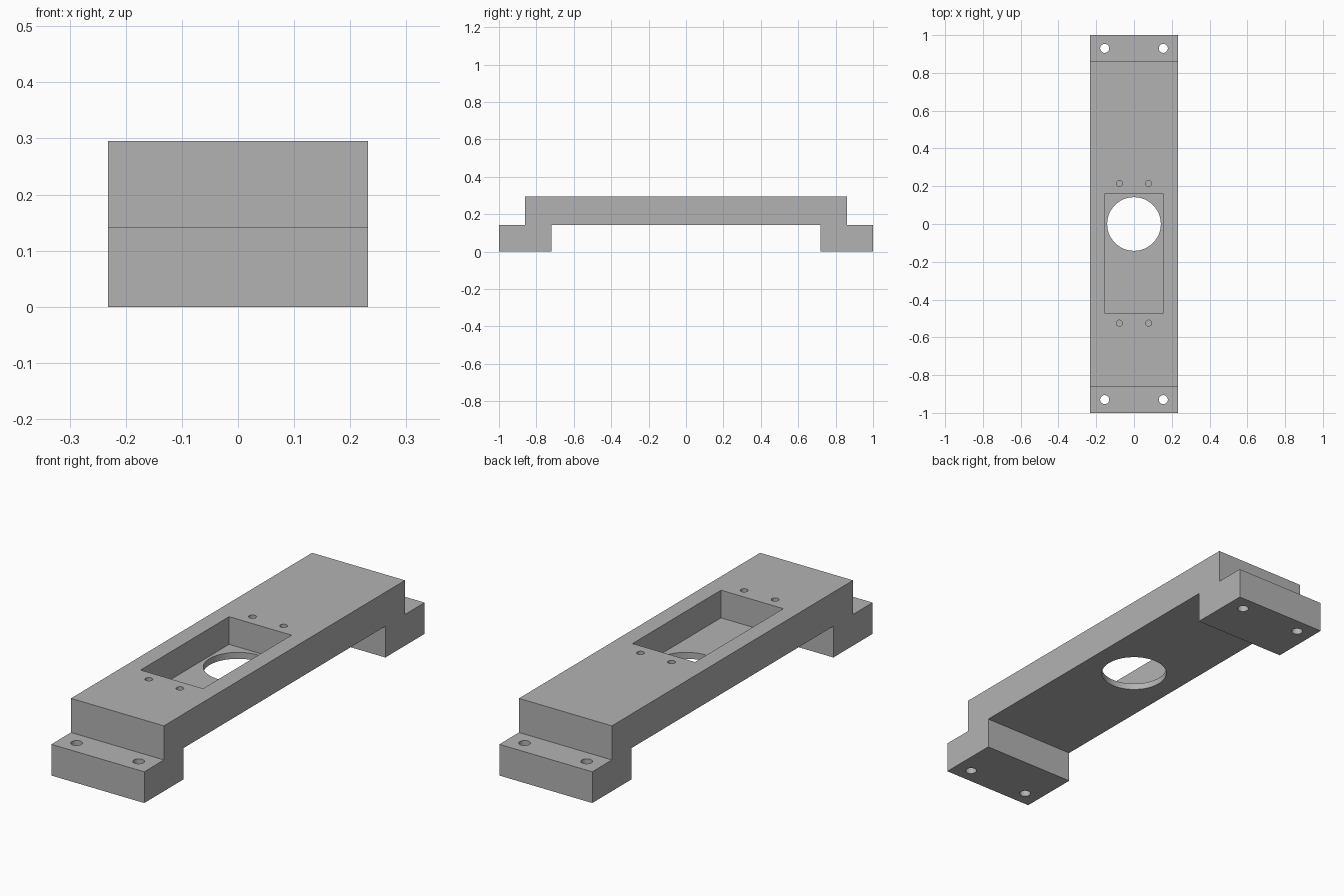
import bpy
import bmesh
from mathutils import Matrix

cube = bpy.data.objects.get("Cube")
if cube:
    bpy.data.objects.remove(cube, do_unlink=True)

HALF_WIDTH = 0.232
STEP, TOP = 0.141, 0.295

grey = bpy.data.materials.new("plain_grey")
grey.use_nodes = True
colour = (0.45, 0.45, 0.45, 1)
grey.diffuse_color = colour
grey.node_tree.nodes["Principled BSDF"].inputs["Base Color"].default_value = colour


def make_object(name, bm):
    bmesh.ops.recalc_face_normals(bm, faces=bm.faces)
    mesh = bpy.data.meshes.new(name)
    bm.to_mesh(mesh)
    bm.free()
    mesh.materials.append(grey)
    obj = bpy.data.objects.new(name, mesh)
    bpy.context.collection.objects.link(obj)
    return obj


def cut(target, name, bm):
    cutter = make_object(name, bm)
    cutter.hide_render = True
    cutter.hide_set(True)
    mod = target.modifiers.new(name, "BOOLEAN")
    mod.operation = "DIFFERENCE"
    mod.solver = "EXACT"
    mod.object = cutter
    bpy.context.view_layer.objects.active = target
    bpy.ops.object.modifier_apply(modifier=name)
    bpy.data.objects.remove(cutter, do_unlink=True)


def add_cylinder(bm, x, y, radius, bottom, top, sides=32):
    bmesh.ops.create_cone(
        bm, cap_ends=True, segments=sides, radius1=radius, radius2=radius,
        depth=top - bottom, matrix=Matrix.Translation((x, y, (bottom + top) / 2)))


# Stepped bridge: half of the side profile, mirrored and extruded across the width
half = [(0.72, STEP), (0.72, 0), (1, 0), (1, STEP), (0.86, STEP), (0.86, TOP)]
profile = half + [(-y, z) for y, z in reversed(half)]
bm = bmesh.new()
side = bm.faces.new([bm.verts.new((-HALF_WIDTH, y, z)) for y, z in profile])
ext = bmesh.ops.extrude_face_region(bm, geom=[side])
verts = [v for v in ext["geom"] if isinstance(v, bmesh.types.BMVert)]
bmesh.ops.translate(bm, verts=verts, vec=(2 * HALF_WIDTH, 0, 0))
body = make_object("mounting_bridge", bm)

# Rectangular pocket, leaving a thin floor
front, back, floor = -0.472, 0.159, 0.17
bm = bmesh.new()
bmesh.ops.create_cube(bm, size=1)
bmesh.ops.scale(bm, verts=bm.verts, vec=(0.312, back - front, 0.4 - floor))
bmesh.ops.translate(bm, verts=bm.verts,
                    vec=(0, (front + back) / 2, (0.4 + floor) / 2))
cut(body, "pocket_cutter", bm)

# Large round opening, foot bolt holes and blind screw holes
bm = bmesh.new()
add_cylinder(bm, 0, 0, 0.142, 0.1, 0.25, 64)
for sx in (-1, 1):
    for y in (-0.93, 0.93):
        add_cylinder(bm, sx * 0.155, y, 0.024, -0.1, 0.25)
    for y in (-0.525, 0.214):
        add_cylinder(bm, sx * 0.0775, y, 0.016, 0.19, 0.4)
cut(body, "hole_cutter", bm)

# Smooth the hole walls, keep the edges sharp
bpy.ops.object.select_all(action="DESELECT")
body.select_set(True)
bpy.context.view_layer.objects.active = body
bpy.ops.object.shade_smooth_by_angle(angle=0.52)
